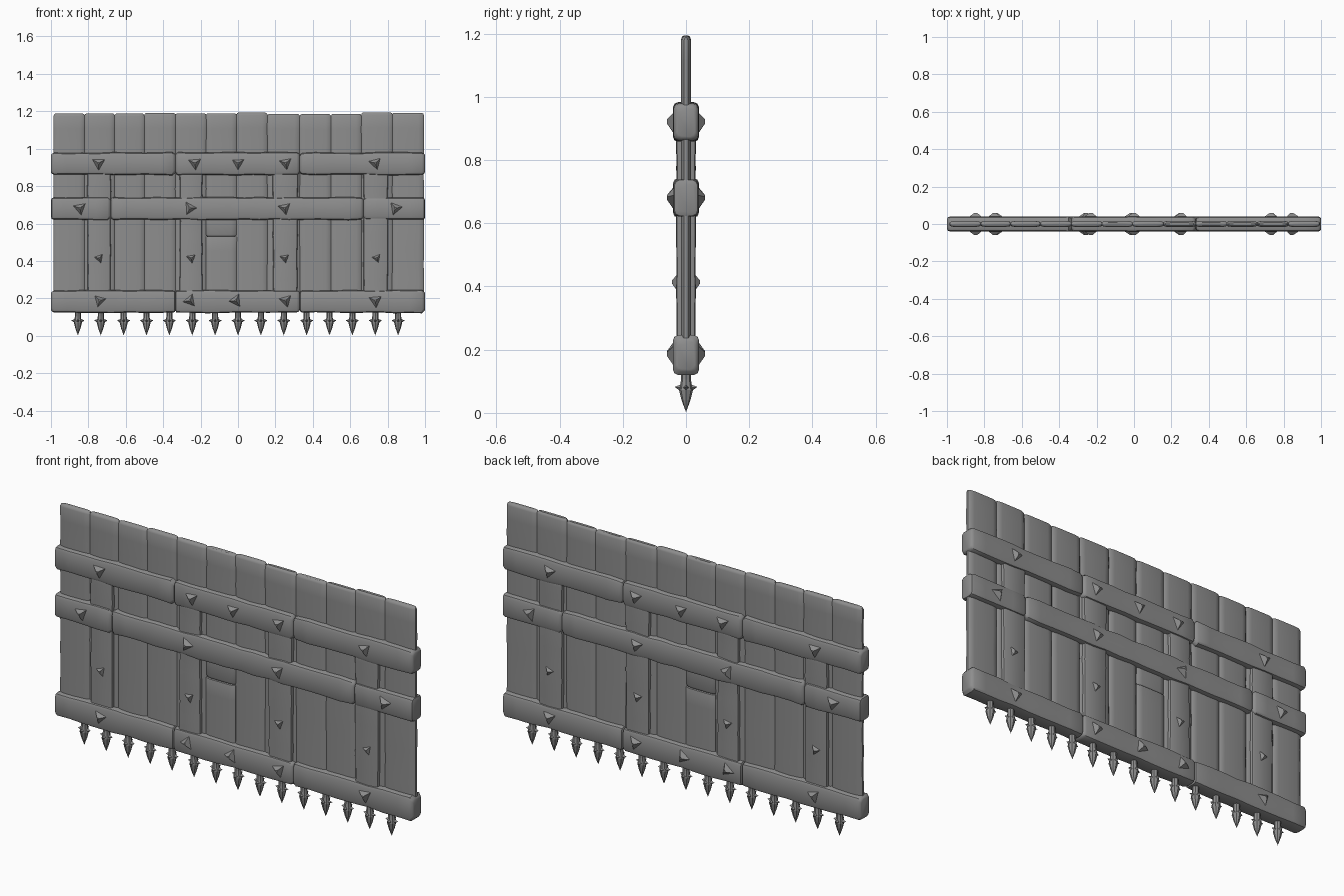
import bpy, bmesh, math, random
from mathutils import Vector

if "Cube" in bpy.data.objects:
    bpy.data.objects.remove(bpy.data.objects["Cube"])

random.seed(7)

# Dark weathered grey shared by all parts
grey = bpy.data.materials.new("dark_grey")
grey.diffuse_color = (.27, .27, .27, 1)
grey.use_nodes = True
grey.node_tree.nodes["Principled BSDF"].inputs["Base Color"].default_value = grey.diffuse_color


def finish(name, bm, smooth=True):
    bmesh.ops.recalc_face_normals(bm, faces=bm.faces)
    me = bpy.data.meshes.new(name)
    bm.to_mesh(me)
    bm.free()
    me.materials.append(grey)
    ob = bpy.data.objects.new(name, me)
    bpy.context.collection.objects.link(ob)
    if smooth:
        bpy.ops.object.select_all(action='DESELECT')
        ob.select_set(True)
        bpy.context.view_layer.objects.active = ob
        bpy.ops.object.shade_smooth_by_angle(angle=math.radians(35))
    return ob


def board(name, lo, hi, mid, half_w, half_t, bevel, wobble, upright, side=None, end=None):
    """Hand-hewn board: chamfered cross-sections lofted along its length."""
    side, end = side or bevel, end or bevel
    n = max(3, round((hi - lo) / 0.08))
    stations = [(lo, end), (lo + end * 0.3, end * 0.4), (lo + end, 0)]
    stations += [(lo + (hi - lo) * i / n, 0) for i in range(1, n)]
    stations += [(hi - end, 0), (hi - end * 0.3, end * 0.4), (hi, end)]
    bm = bmesh.new()
    rings = []
    for pos, inset in stations:
        j = random.uniform(-wobble, wobble)
        w = half_w - inset * 0.8 + j
        t = half_t - inset * 0.7 + j * 0.4
        b = min(bevel, t * 0.8)
        quarter = [(w, t - b), (w - side * 0.3, t - b * 0.3), (w - side, t)]
        ring = quarter + [(-x, y) for x, y in reversed(quarter)]
        ring += [(-x, -y) for x, y in ring]
        pts = [(mid + x, y, pos) if upright else (pos, y, mid + x) for x, y in ring]
        rings.append([bm.verts.new(p) for p in pts])
    for a, b in zip(rings, rings[1:]):
        for i in range(12):
            k = (i + 1) % 12
            bm.faces.new((a[i], a[k], b[k], b[i]))
    bm.faces.new(rings[0])
    bm.faces.new(rings[-1])
    return finish(name, bm)


# Thin vertical planks with crowned faces, the sixth one split across
edges = [-.985, -.82, -.66, -.50, -.335, -.17, -.008, .157, .33, .497, .66, .825, .992]
for i, (a, b) in enumerate(zip(edges, edges[1:])):
    mid, hw = (a + b) / 2, (b - a) / 2 + 0.0015
    top = 1.19 + random.uniform(-.006, .005)
    if i == 5:
        board("plank_split_lower", .14, .531, mid, hw, .019, .010, .001, True, .03, .003)
        board("plank_split_upper", .53, top, mid, hw, .016, .010, .001, True, .03, .011)
    else:
        board(f"plank_{i + 1}", .14, top, mid, hw, .016, .010, .001, True, .03, .013)

# Thicker uprights
for i, (a, b) in enumerate([(-.805, -.68), (-.312, -.19), (.187, .318), (.672, .80)]):
    board(f"upright_{i + 1}", .14, .93, (a + b) / 2, (b - a) / 2, .030, .010, .003, True)

# Horizontal rails, each made of three butted beams
thirds = [-1, -.335, .33, 1]
for label, z, hw, cuts in [("bottom_rail", .183, .060, thirds),
                           ("middle_rail", .68, .060, [-1, -.68, .67, 1]),
                           ("top_rail", .92, .060, thirds)]:
    for i, (a, b) in enumerate(zip(cuts, cuts[1:])):
        board(f"{label}_{i + 1}", a, b, z, hw, .040, .016, .003, False)


# Three-sided studs on both faces
def stud(name, x, z, r, y0, y1, turn):
    bm = bmesh.new()
    rings = []
    for rad, y in ((r, y0), (r * .18, y1)):
        angs = [math.radians(-90 + turn + 120 * k) for k in range(3)]
        rings.append([bm.verts.new((x + rad * math.cos(a), y, z + rad * math.sin(a)))
                      for a in angs])
    for k in range(3):
        m = (k + 1) % 3
        bm.faces.new((rings[0][k], rings[0][m], rings[1][m], rings[1][k]))
    bm.faces.new(rings[0])
    bm.faces.new(rings[1])
    ob = finish(name, bm, False)
    ob.modifiers.new("both_faces", 'MIRROR').use_axis = (False, True, False)


rows = [("top_stud", .923, .046, -.034, -.060, [(-.745, 0), (-.23, 5), (0, 0), (.255, 10), (.735, 15)]),
        ("middle_stud", .682, .046, -.034, -.060, [(-.845, 10), (-.257, -28), (.25, 12), (.842, -20)]),
        ("lower_stud", .415, .034, -.025, -.044, [(-.742, 20), (-.25, 10), (.25, 10), (.742, 20)]),
        ("bottom_stud", .188, .046, -.034, -.060, [(-.74, -15), (-.257, -80), (-.012, -85), (.255, 15), (.735, 5)])]
for label, z, r, y0, y1, items in rows:
    for i, (x, turn) in enumerate(items):
        stud(f"{label}_{i + 1}", x, z, r, y0, y1, turn)


# Ground spikes: tapered stake with four barbs
def spike(name, x):
    bm = bmesh.new()
    profile = [(.016, .16), (.016, .105), (.018, .088), (.022, .072), (.014, .04)]
    n = 8
    rings = [[bm.verts.new((x + r * math.cos(math.tau * k / n),
                            r * math.sin(math.tau * k / n), z)) for k in range(n)]
             for r, z in profile]
    for a, b in zip(rings, rings[1:]):
        for k in range(n):
            bm.faces.new((a[k], a[(k + 1) % n], b[(k + 1) % n], b[k]))
    tip = bm.verts.new((x, 0, .002))
    for k in range(n):
        bm.faces.new((rings[-1][k], rings[-1][(k + 1) % n], tip))
    bm.faces.new(rings[0])
    for k in range(4):
        out = Vector((math.cos(k * math.pi / 2), math.sin(k * math.pi / 2), 0))
        side = Vector((-out.y, out.x, 0))
        c = Vector((x, 0, .079)) + out * .014
        base = [bm.verts.new(c + side * s + Vector((0, 0, h)))
                for s, h in ((.010, 0), (0, .012), (-.010, 0), (0, -.012))]
        point = bm.verts.new(Vector((x, 0, .082)) + out * .036)
        for m in range(4):
            bm.faces.new((base[m], base[(m + 1) % 4], point))
        bm.faces.new(base)
    finish(name, bm, False)


for i in range(15):
    spike(f"ground_spike_{i + 1}", -.856 + i * .1223)
